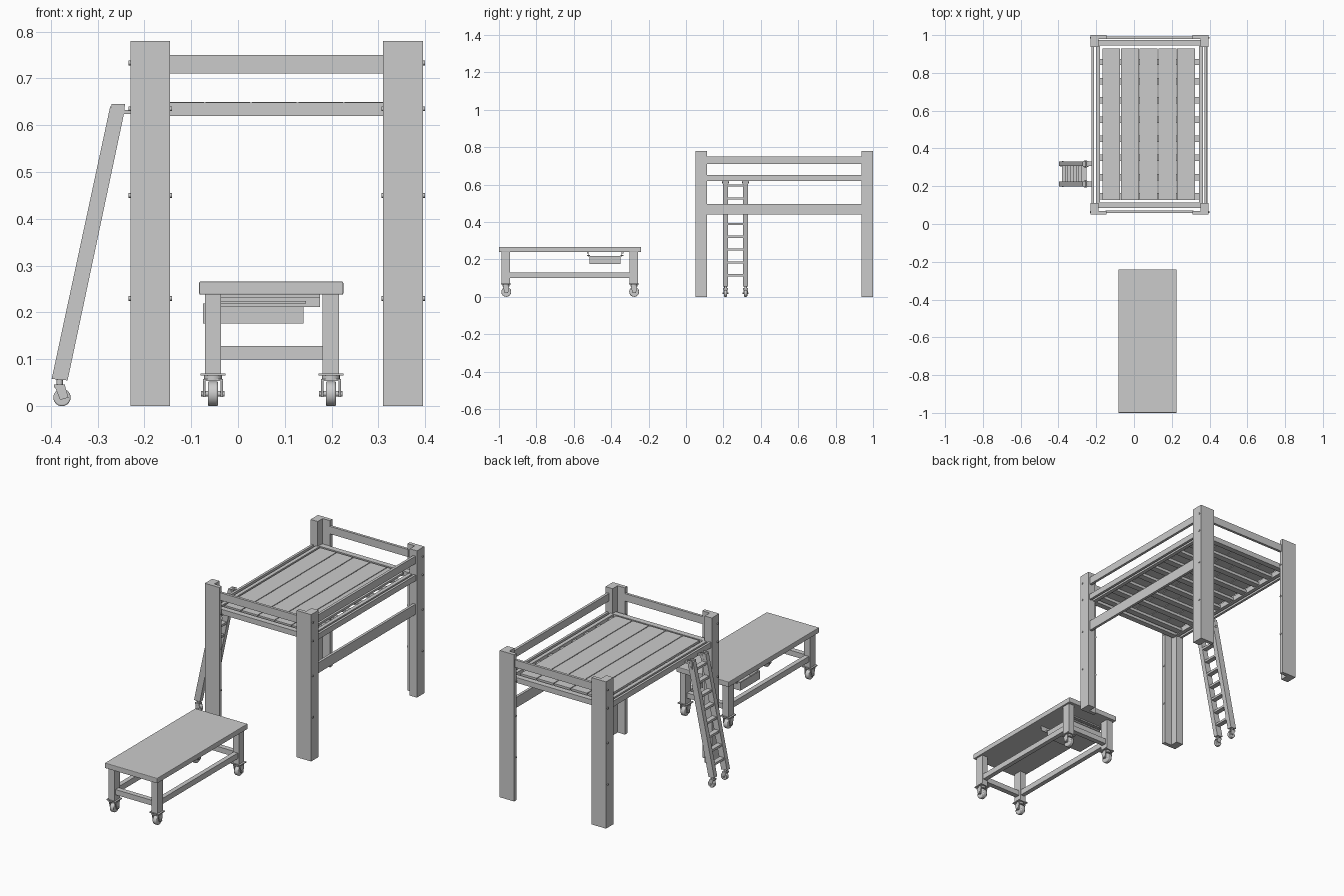
import bpy, math
from mathutils import Vector

if "Cube" in bpy.data.objects:
    bpy.data.objects.remove(bpy.data.objects["Cube"])


def box(name, x0, x1, y0, y1, z0, z1, bevel=0.0):
    bpy.ops.mesh.primitive_cube_add(size=1, location=((x0+x1)/2, (y0+y1)/2, (z0+z1)/2))
    o = bpy.context.object
    o.name = name
    o.scale = (x1-x0, y1-y0, z1-z0)
    bpy.ops.object.transform_apply(location=False, rotation=False, scale=True)
    if bevel:
        m = o.modifiers.new("soft_edge", 'BEVEL')
        m.width, m.segments = bevel, 2
    return o


def rod(name, a, b, r, sides=20, bevel=0.0):
    a, b = Vector(a), Vector(b)
    bpy.ops.mesh.primitive_cylinder_add(vertices=sides, radius=r, depth=(b-a).length, location=(a+b)/2)
    o = bpy.context.object
    o.name = name
    o.rotation_euler = (b-a).to_track_quat('Z', 'Y').to_euler()
    if bevel:
        m = o.modifiers.new("soft_edge", 'BEVEL')
        m.width, m.segments = bevel, 3
    bpy.ops.object.shade_smooth_by_angle(angle=math.radians(35))
    return o


def prism(name, pts, axis, lo, hi):
    """Extrude a 2D outline: axis 'y' takes (x, z) points, 'z' (x, y), 'x' (y, z)."""
    place = {'x': lambda p, t: (t, p[0], p[1]), 'y': lambda p, t: (p[0], t, p[1]),
             'z': lambda p, t: (p[0], p[1], t)}[axis]
    n = len(pts)
    verts = [place(p, t) for t in (lo, hi) for p in pts]
    faces = [tuple(range(n))[::-1], tuple(range(n, 2*n))]
    faces += [(i, (i+1) % n, n+(i+1) % n, n+i) for i in range(n)]
    me = bpy.data.meshes.new(name)
    me.from_pydata(verts, [], faces)
    o = bpy.data.objects.new(name, me)
    bpy.context.collection.objects.link(o)
    bpy.context.view_layer.objects.active = o
    o.select_set(True)
    bpy.ops.object.mode_set(mode='EDIT')
    bpy.ops.mesh.select_all(action='SELECT')
    bpy.ops.mesh.normals_make_consistent(inside=False)
    bpy.ops.object.mode_set(mode='OBJECT')
    o.select_set(False)
    return o


# ---- Loft bed: L-shaped corner posts with through bolts
for cx, sx in ((-0.23, 1), (0.395, -1)):
    for cy, sy in ((0.05, 1), (1.0, -1)):
        outline = [(0, 0), (.085, 0), (.085, .02), (.042, .02), (.042, .062), (0, .062)]
        prism("bed_post", [(cx+sx*u, cy+sy*v) for u, v in outline], 'z', 0, 0.78)
        for z in (.23, .45, .635, .733):
            y = cy+sy*.014
            rod("post_bolt", (cx-sx*.004, y, z), (cx+sx*.089, y, z), .005, 12)

# Guard rails on the ends and the right side, open on the ladder side
for y in (.057, .979):
    box("end_guard_rail", -.15, .315, y, y+.014, .71, .75)
box("side_guard_rail", .373, .387, .1, .95, .71, .75)
box("lower_side_rail", .373, .387, .1, .95, .44, .495)
for x in (-.225, .376):
    box("bed_side_rail", x, x+.013, .1, .95, .62, .65)

# Bed frame, slats and planks
for y in (.085, .945):
    box("end_frame_rail", -.2, .365, y, y+.03, .62, .648)
for x in (-.2, .345):
    box("side_frame_rail", x, x+.02, .115, .945, .62, .648)
for i in range(8):
    y = .13 + i*.1015
    box("bed_slat", -.182, .347, y, y+.034, .624, .639)
for i in range(5):
    x = -.168 + i*.099
    box("bed_plank", x, x+.095, .127, .93, .639, .65)

# ---- Ladder: leaning stiles with hooks and casters
LEAN = (-.255+.381)/(.64-.055)


def lx(z):
    return -.381 + (z-.055)*LEAN


for y in (.199, .306):
    m = y+.0125
    stile = [(lx(.055)-.017, .058), (lx(.055)+.017, .055), (lx(.64)+.013, .632), (lx(.64)-.018, .64)]
    prism("ladder_stile", stile, 'y', y, y+.025)
    for py in (y-.003, y+.025):
        prism("hook_plate", [(-.27, .645), (-.241, .645), (-.248, .602), (-.27, .602)], 'y', py, py+.003)
    for hx, hz in ((-.262, .612), (-.253, .634)):
        rod("hook_rivet", (hx, y-.006, hz), (hx, y+.031, hz), .004, 12)
    box("hook_arm", -.256, -.213, y, y+.025, .624, .632)
    rod("ladder_caster_stem", (-.381, m, .04), (-.381, m, .058), .007)
    for py in (m-.013, m+.010):
        prism("ladder_caster_fork", [(-.393, .045), (-.37, .045), (-.362, .018), (-.38, .014)],
              'y', py, py+.003)
    box("ladder_caster_crown", -.393, -.37, m-.013, m+.013, .04, .046)
    rod("ladder_caster_wheel", (-.376, m-.009, .0185), (-.376, m+.009, .0185), .0185, 28, .003)
    rod("ladder_caster_axle", (-.376, m-.016, .0185), (-.376, m+.016, .0185), .004, 12)

for i in range(8):
    z = .115 + i*.0685
    box("ladder_rung", lx(z)-.013, lx(z)+.013, .222, .308, z-.006, z+.006)

# ---- Rolling table
box("table_top", -.083, .225, -1, -.24, .238, .266, .003)
for lx0 in (-.071, .181):
    for ly0 in (-.986, -.302):
        box("table_leg", lx0, lx0+.035, ly0, ly0+.046, .068, .239)
        cx, cy = lx0+.0175, ly0+.023
        # caster: plate, swivel, fork, wheel, hubs
        box("caster_plate", cx-.027, cx+.027, cy-.027, cy+.027, .065, .07)
        rod("caster_swivel", (cx, cy, .056), (cx, cy, .066), .019)
        box("caster_crown", cx-.021, cx+.021, cy-.017, cy+.017, .054, .058)
        wy = cy+.002
        for fx in (cx-.021, cx+.016):
            prism("caster_fork", [(cy-.017, .058), (cy+.017, .058), (wy+.01, .02), (wy-.008, .02)],
                  'x', fx, fx+.005)
        rod("caster_wheel", (cx-.011, wy, .0265), (cx+.011, wy, .0265), .0265, 32, .004)
        rod("caster_axle", (cx-.025, wy, .0265), (cx+.025, wy, .0265), .006, 14)
for y in (-.977, -.293):
    box("end_stretcher", -.037, .182, y, y+.027, .1, .128)
for x in (-.064, .186):
    box("side_stretcher", x, x+.024, -.942, -.3, .1, .13)

# Drawer hung on two runners under the table top
box("drawer_base", -.07, .14, -.515, -.35, .176, .182)
for y in (-.515, -.356):
    box("drawer_side", -.07, .14, y, y+.006, .176, .219)
for x in (-.075, .134):
    box("drawer_end", x, x+.006, -.515, -.35, .176, .219)
for y0, lip in ((-.524, -.53), (-.345, -.345)):
    box("drawer_runner", -.06, .175, y0, y0+.004, .212, .238)
    box("runner_flange", -.06, .175, lip, lip+.01, .231, .238)
    box("runner_lip", -.06, .145, y0-.006, y0+.01, .219, .224)
